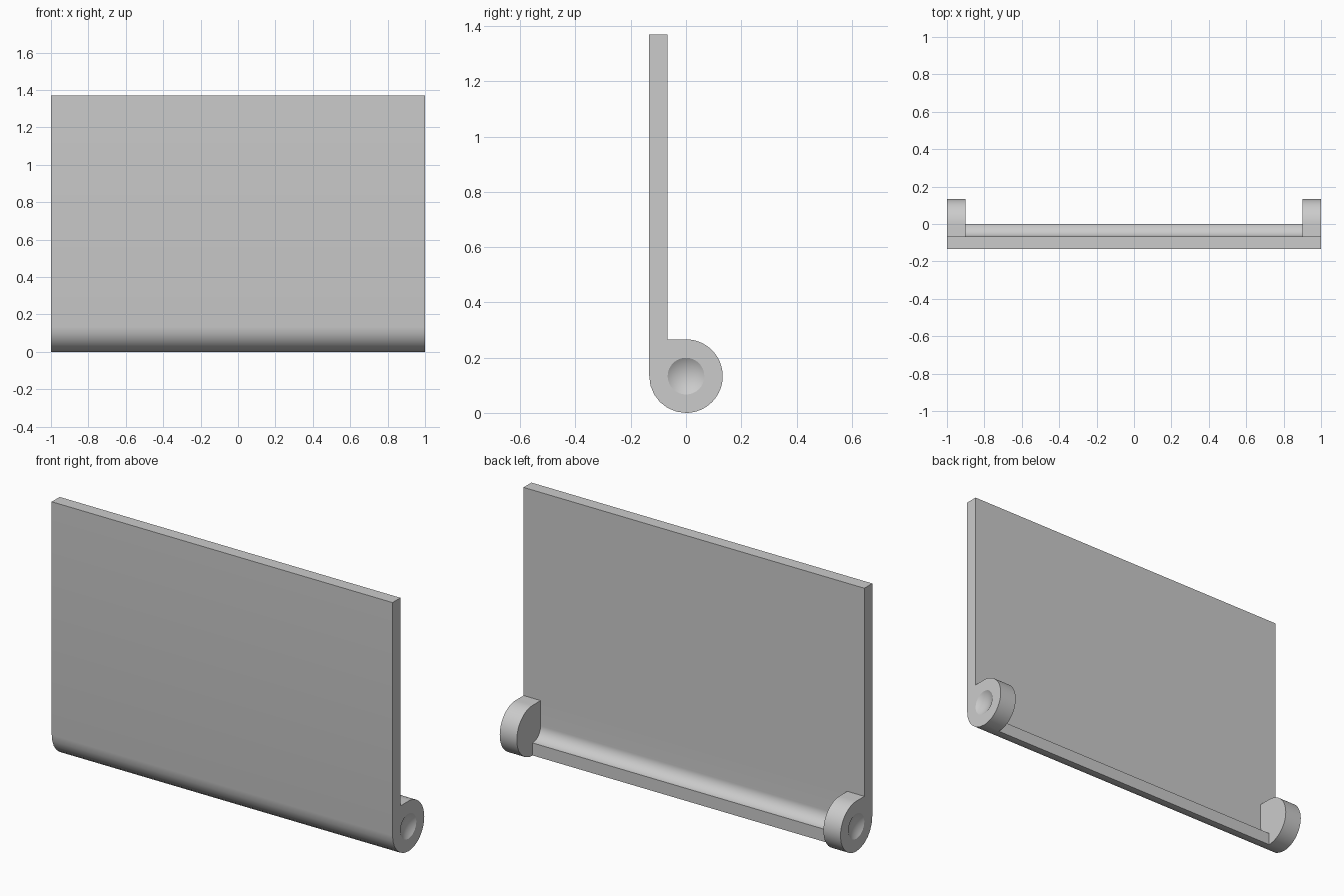
import bpy, bmesh
from math import sin, cos, radians
from mathutils import Vector

cube = bpy.data.objects.get("Cube")
if cube:
    bpy.data.objects.remove(cube, do_unlink=True)

R = 0.133          # knuckle radius and height of its axis
r = R / 2          # pin radius, also the leaf thickness
TOP = 1.37
KNUCKLE = 0.1
DIMPLE = 0.02

grey = bpy.data.materials.new("plain grey")
grey.use_nodes = True
grey.diffuse_color = (0.6, 0.6, 0.6, 1)
grey.node_tree.nodes["Principled BSDF"].inputs["Base Color"].default_value = (0.6, 0.6, 0.6, 1)


def arc(radius, start, end, steps):
    angles = [radians(start + (end - start) * i / steps) for i in range(steps + 1)]
    return [(radius * cos(a), R + radius * sin(a)) for a in angles]


def extrude_profile(name, profile, half_width):
    """Solid with a (y, z) outline, running along x."""
    bm = bmesh.new()
    face = bm.faces.new([bm.verts.new((-half_width, y, z)) for y, z in profile])
    grown = bmesh.ops.extrude_face_region(bm, geom=[face])["geom"]
    verts = [v for v in grown if isinstance(v, bmesh.types.BMVert)]
    bmesh.ops.translate(bm, vec=Vector((2 * half_width, 0, 0)), verts=verts)
    bmesh.ops.recalc_face_normals(bm, faces=bm.faces)
    mesh = bpy.data.meshes.new(name)
    bm.to_mesh(mesh)
    bm.free()
    mesh.materials.append(grey)
    obj = bpy.data.objects.new(name, mesh)
    bpy.context.collection.objects.link(obj)
    return obj


def cut(target, cutter):
    cutter.hide_render = True
    mod = target.modifiers.new("cut", "BOOLEAN")
    mod.operation = "DIFFERENCE"
    mod.solver = "EXACT"
    mod.object = cutter
    bpy.ops.object.select_all(action="DESELECT")
    bpy.context.view_layer.objects.active = target
    target.select_set(True)
    bpy.ops.object.modifier_apply(modifier=mod.name)
    bpy.data.objects.remove(cutter, do_unlink=True)


# Leaf plate with a rolled lower edge
outline = [(-R, TOP)] + arc(R, 180, 270, 6) + arc(R, 270, 450, 32)[1:] + [(-r, 2 * R), (-r, TOP)]
leaf = extrude_profile("hinge_leaf", outline, 1)

# Relief between the knuckles, leaving a quarter-round trough
relief = [(-r, 0.4)] + arc(r, 180, 270, 16) + [(0, -0.1), (0.3, -0.1), (0.3, 0.4)]
cut(leaf, extrude_profile("relief_cutter", relief, 1 - KNUCKLE))

# Shallow round dimple in each outer end
ball = (r * r + DIMPLE * DIMPLE) / (2 * DIMPLE)
for side in (-1, 1):
    bpy.ops.mesh.primitive_uv_sphere_add(
        segments=32, ring_count=64, radius=ball,
        location=(side * (1 + ball - DIMPLE), 0, R), rotation=(0, radians(90), 0))
    cutter = bpy.context.object
    cutter.name = "dimple_cutter"
    cutter.data.materials.append(grey)
    cut(leaf, cutter)

bpy.ops.object.shade_smooth_by_angle(angle=radians(30))
